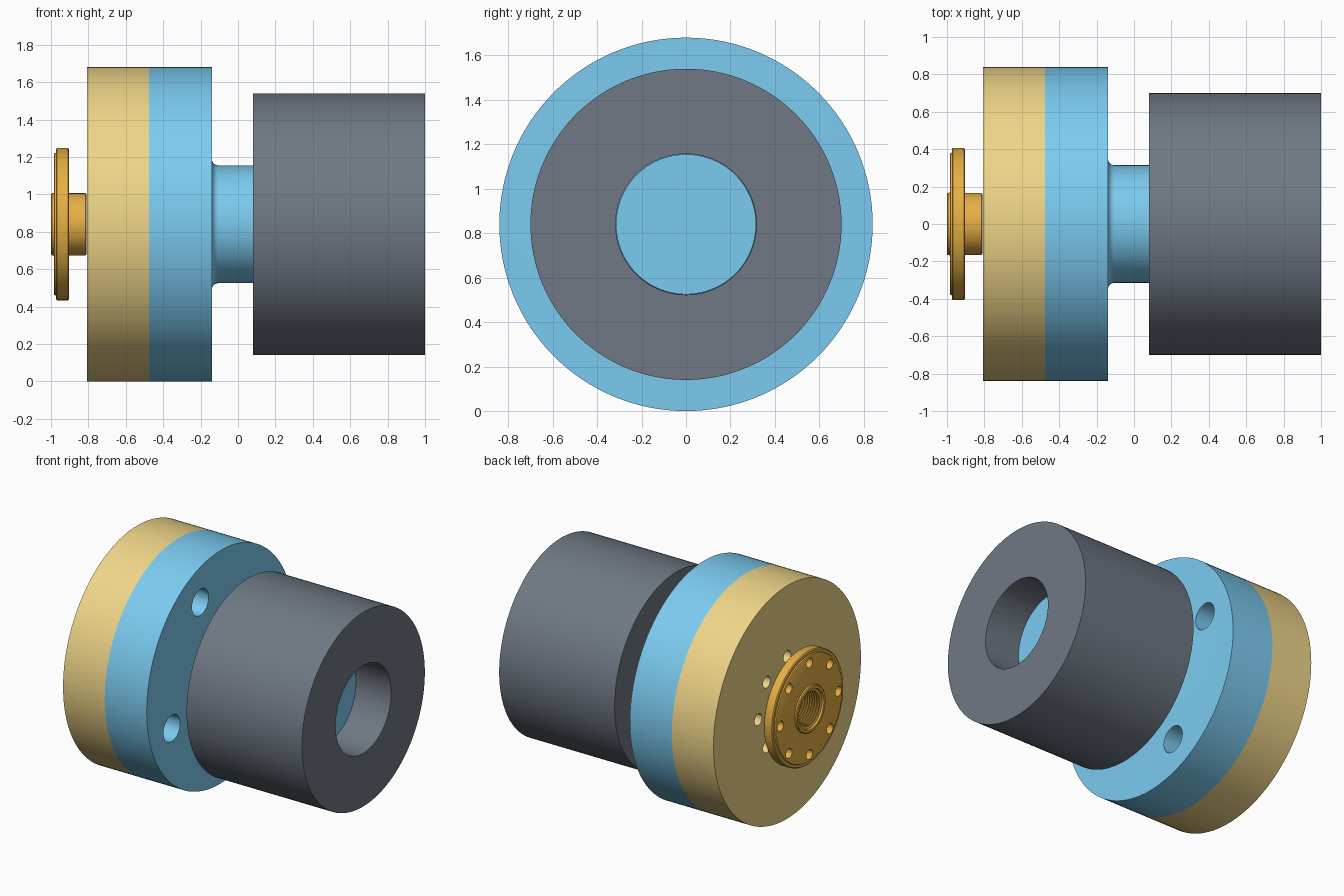
import bpy, bmesh
from math import pi, sin, cos, radians
from mathutils import Matrix, Vector

if "Cube" in bpy.data.objects:
    bpy.data.objects.remove(bpy.data.objects["Cube"])

AXIS_Z = 0.84  # height of the shared axis, which runs along x


def finish(bm, name):
    bmesh.ops.recalc_face_normals(bm, faces=bm.faces)
    mesh = bpy.data.meshes.new(name)
    bm.to_mesh(mesh)
    bm.free()
    obj = bpy.data.objects.new(name, mesh)
    bpy.context.collection.objects.link(obj)
    return obj


def lathe(name, profile, closed=False, steps=128):
    """Turn an (x, radius) profile around the shared axis."""
    bm = bmesh.new()
    vs = [bm.verts.new((x, 0, AXIS_Z + r)) for x, r in profile]
    pairs = list(zip(vs, vs[1:])) + ([(vs[-1], vs[0])] if closed else [])
    edges = [bm.edges.new(p) for p in pairs]
    bmesh.ops.spin(bm, geom=vs + edges, cent=(0, 0, AXIS_Z), axis=(1, 0, 0),
                   angle=2 * pi, steps=steps, use_merge=True)
    bmesh.ops.remove_doubles(bm, verts=bm.verts, dist=1e-5)
    return finish(bm, name)


def drill(obj, count, ring, radius, x0, x1, start=0.0):
    """Cut a ring of holes parallel to the axis."""
    bm = bmesh.new()
    for i in range(count):
        a = radians(start) + 2 * pi * i / count
        pos = Vector(((x0 + x1) / 2, ring * cos(a), AXIS_Z + ring * sin(a)))
        bmesh.ops.create_cone(bm, cap_ends=True, segments=32, radius1=radius,
                              radius2=radius, depth=x1 - x0,
                              matrix=Matrix.Translation(pos) @ Matrix.Rotation(pi / 2, 4, 'Y'))
    cutter = finish(bm, obj.name + "_cutter")
    cutter.hide_render = True
    mod = obj.modifiers.new("holes", 'BOOLEAN')
    mod.operation, mod.solver, mod.object = 'DIFFERENCE', 'EXACT', cutter
    bpy.context.view_layer.objects.active = obj
    bpy.ops.object.modifier_apply(modifier=mod.name)
    bpy.data.objects.remove(cutter)


def style(obj, color):
    mat = bpy.data.materials.new(obj.name + "_color")
    mat.diffuse_color = (*color, 1)
    mat.use_nodes = True
    mat.node_tree.nodes["Principled BSDF"].inputs["Base Color"].default_value = mat.diffuse_color
    obj.data.materials.clear()
    obj.data.materials.append(mat)
    bpy.ops.object.select_all(action='DESELECT')
    obj.select_set(True)
    bpy.context.view_layer.objects.active = obj
    bpy.ops.object.shade_smooth_by_angle(angle=radians(30))


# Dark sleeve with a through bore
sleeve = lathe("sleeve", [(0.08, 0.317), (0.08, 0.70), (1.0, 0.70), (1.0, 0.317)], True)
style(sleeve, (0.16, 0.19, 0.23))

# Blue hub: disc, root fillet and solid shaft reaching into the sleeve
fillet = [(-0.105 - 0.035 * cos(a), 0.35 - 0.035 * sin(a))
          for a in [pi / 2 * i / 6 for i in range(7)]]
hub = lathe("hub_disc", [(-0.475, 0), (-0.475, 0.84), (-0.14, 0.84)] + fillet
            + [(0.72, 0.315), (0.72, 0)])
drill(hub, 4, 0.60, 0.095, -0.474, 0.0, 22.5)
style(hub, (0.20, 0.60, 0.88))

# Pale mounting disc with nut bore and bolt holes
disc = lathe("mounting_disc", [(-0.807, 0.17), (-0.807, 0.84), (-0.475, 0.84), (-0.475, 0.17)], True)
drill(disc, 8, 0.33, 0.042, -0.9, -0.4)
style(disc, (0.87, 0.67, 0.25))

# Flanged nut with rounded edges and a ridged threaded bore
outer = [(-1.0, 0.160), (-0.995, 0.166), (-0.985, 0.168), (-0.985, 0.372),
         (-0.982, 0.378), (-0.974, 0.382), (-0.974, 0.400), (-0.968, 0.407),
         (-0.910, 0.407), (-0.904, 0.401), (-0.904, 0.166), (-0.816, 0.166),
         (-0.810, 0.160), (-0.810, 0.138)]
thread = []
for i in range(9):
    x = -0.82 - i * 0.019
    thread += [(x, 0.138), (x - 0.005, 0.120), (x - 0.010, 0.120), (x - 0.015, 0.138)]
nut = lathe("flanged_nut", outer + thread + [(-1.0, 0.142)], True, 96)
drill(nut, 8, 0.33, 0.035, -1.05, -0.85)
style(nut, (0.79, 0.43, 0.06))
